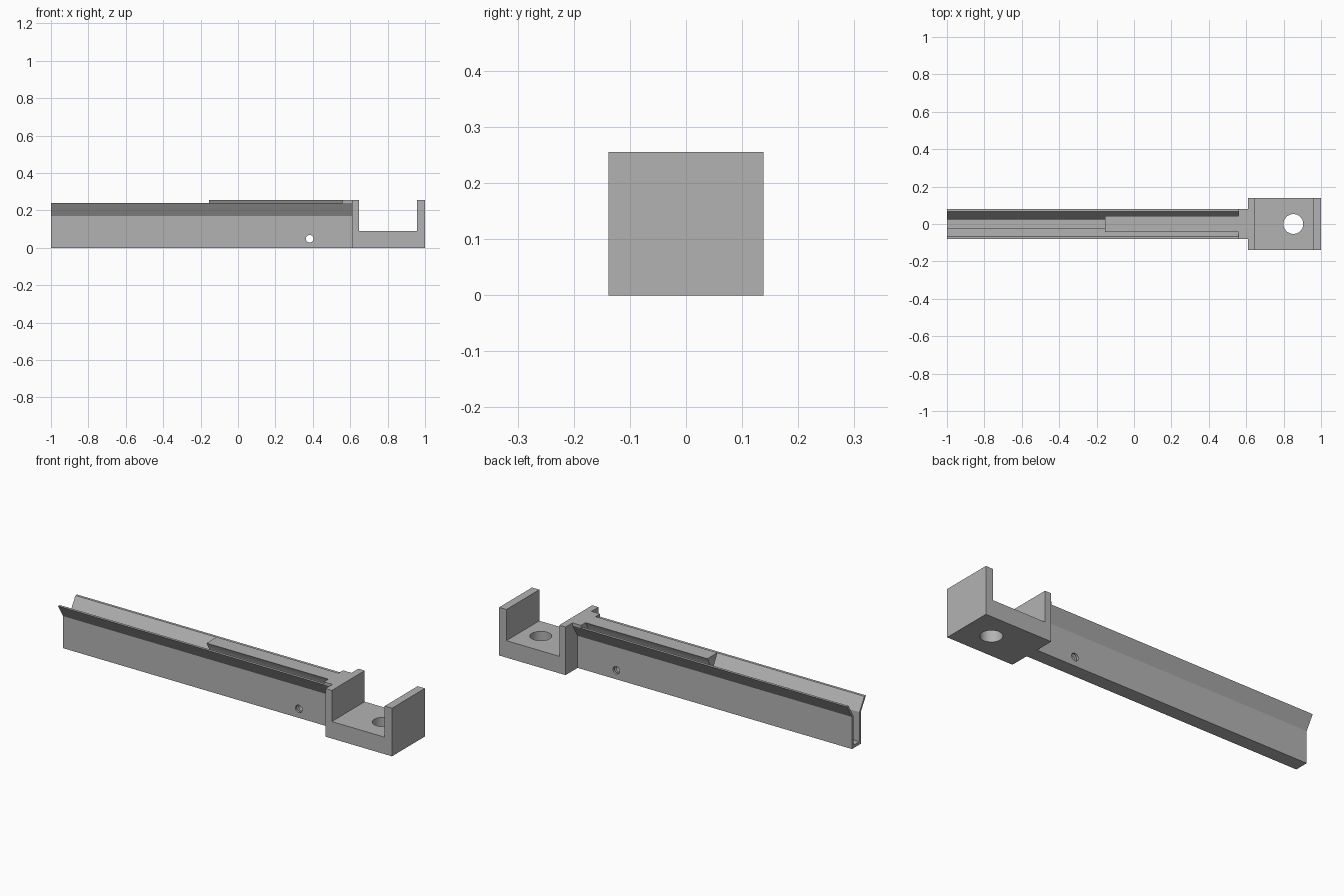
import bpy, bmesh
from mathutils import Matrix

cube = bpy.data.objects.get("Cube")
if cube:
    bpy.data.objects.remove(cube, do_unlink=True)

grey = bpy.data.materials.new("plain grey")
grey.use_nodes = True
colour = (0.45, 0.45, 0.45, 1)
grey.diffuse_color = colour
grey.node_tree.nodes["Principled BSDF"].inputs["Base Color"].default_value = colour


def finish(name, bm):
    bmesh.ops.recalc_face_normals(bm, faces=bm.faces)
    mesh = bpy.data.meshes.new(name)
    bm.to_mesh(mesh)
    bm.free()
    mesh.materials.append(grey)
    obj = bpy.data.objects.new(name, mesh)
    bpy.context.collection.objects.link(obj)
    return obj


def extrude(name, points, vector):
    """Extrude a closed planar outline along a vector."""
    bm = bmesh.new()
    face = bm.faces.new([bm.verts.new(p) for p in points])
    out = bmesh.ops.extrude_face_region(bm, geom=[face])
    verts = [v for v in out["geom"] if isinstance(v, bmesh.types.BMVert)]
    bmesh.ops.translate(bm, verts=verts, vec=vector)
    return finish(name, bm)


def along_x(name, half, x0, x1):
    """Extrude a (y, z) half outline, mirrored across y, along x."""
    outline = half + [(-y, z) for y, z in reversed(half)]
    return extrude(name, [(x0, y, z) for y, z in outline], (x1 - x0, 0, 0))


def drill(targets, name, centre, radius, axis):
    bm = bmesh.new()
    turn = Matrix.Rotation(1.5707963, 4, "X") if axis == "Y" else Matrix()
    bmesh.ops.create_cone(bm, cap_ends=True, segments=32, radius1=radius,
                          radius2=radius, depth=0.5,
                          matrix=Matrix.Translation(centre) @ turn)
    cutter = finish(name, bm)
    cutter.hide_render = True
    cutter.hide_viewport = True
    cutter.display_type = "WIRE"
    for target in targets:
        mod = target.modifiers.new("hole", "BOOLEAN")
        mod.operation = "DIFFERENCE"
        mod.solver = "EXACT"
        mod.object = cutter


block_end, bracket_start = 0.56, 0.61

# Slotted rail with flared lips
rail = along_x("flared_rail",
               [(0.037, 0), (0.037, 0.17), (0.08, 0.24), (0.066, 0.24),
                (0.025, 0.172), (0.025, 0.016)], -1, block_end)

# Solid end block between rail and bracket
along_x("rail_end_block",
        [(0.037, 0), (0.037, 0.17), (0.08, 0.24), (0.08, 0.255)],
        block_end, bracket_start)

# Wedge-topped tongue in the rail
tongue = along_x("wedge_tongue",
                 [(0.012, 0.016), (0.012, 0.2), (0.042, 0.255)],
                 -0.155, block_end)

# U-shaped bracket
outline = [(bracket_start, 0), (1, 0), (1, 0.255), (0.957, 0.255),
           (0.957, 0.09), (0.647, 0.09), (0.647, 0.255), (bracket_start, 0.255)]
bracket = extrude("u_bracket", [(x, -0.138, z) for x, z in outline], (0, 0.276, 0))

# Round holes
drill([rail, tongue], "pin_hole_cutter", (0.383, 0, 0.048), 0.02, "Y")
drill([bracket], "bracket_hole_cutter", (0.852, 0, 0.04), 0.053, "Z")

# Smooth hole walls with sharp edges kept
for obj in (rail, tongue, bracket):
    bpy.ops.object.select_all(action="DESELECT")
    obj.select_set(True)
    bpy.context.view_layer.objects.active = obj
    for mod in list(obj.modifiers):
        bpy.ops.object.modifier_apply(modifier=mod.name)
    bpy.ops.object.shade_smooth_by_angle()
